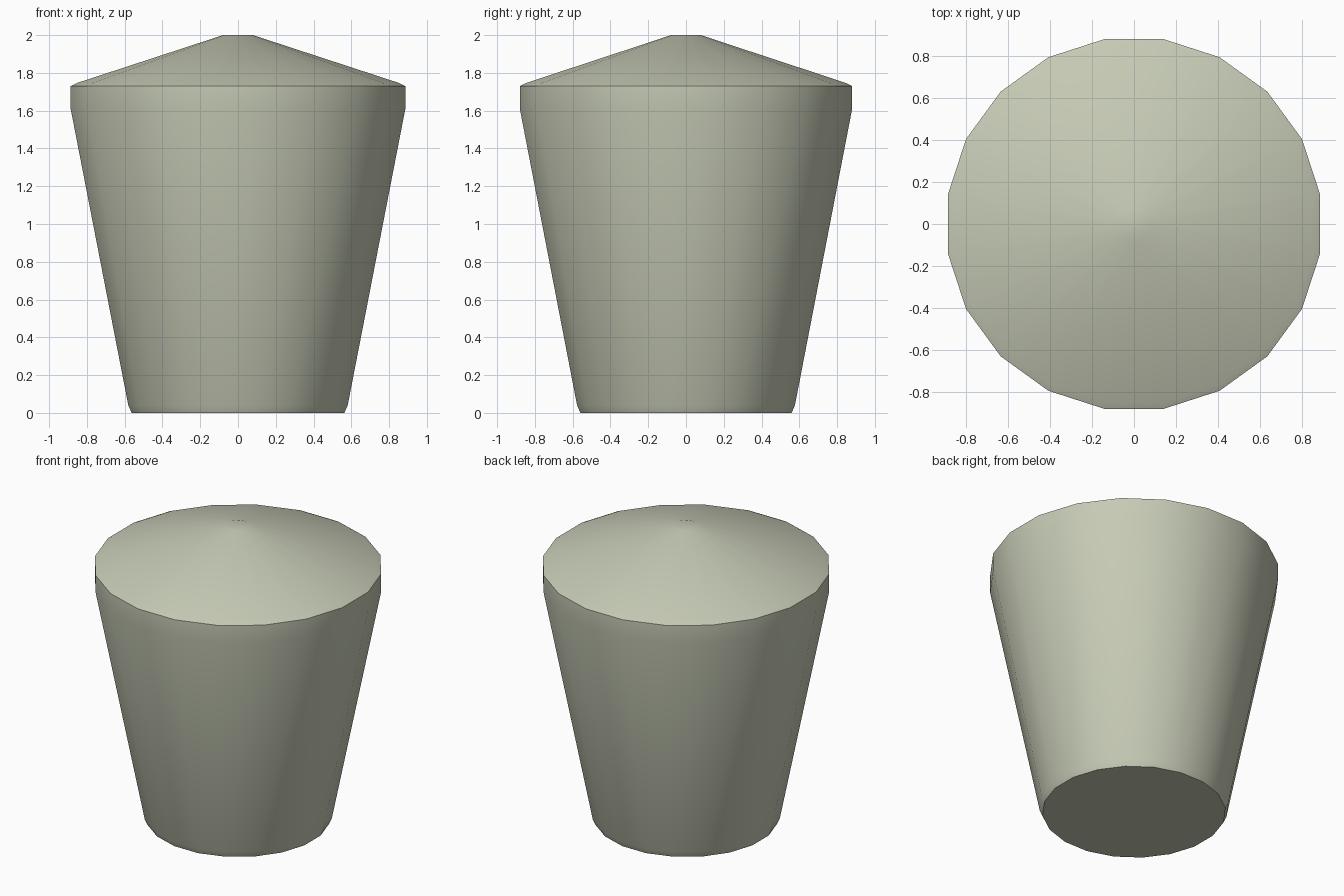
import bpy, bmesh, math

cube = bpy.data.objects.get("Cube")
if cube:
    bpy.data.objects.remove(cube, do_unlink=True)

SIDES = 20
# (radius, height) from the foot up to the small flat tip
PROFILE = [(0.570, 0.0), (0.588, 0.04), (0.897, 1.61), (0.897, 1.73),
           (0.865, 1.746), (0.08, 2.0)]

# Single grey-green finish
mat = bpy.data.materials.new("sage grey")
colour = (0.56, 0.59, 0.46, 1.0)
mat.diffuse_color = colour
mat.use_nodes = True
bsdf = next(n for n in mat.node_tree.nodes if n.type == 'BSDF_PRINCIPLED')
bsdf.inputs["Base Color"].default_value = colour
bsdf.inputs["Roughness"].default_value = 0.8

# Tapered body with a shallow conical top, flats facing the main axes
bm = bmesh.new()
rings = []
for r, z in PROFILE:
    angles = [(i + 0.5) * math.tau / SIDES for i in range(SIDES)]
    rings.append([bm.verts.new((r * math.cos(a), 0.993 * r * math.sin(a), z)) for a in angles])
for low, high in zip(rings, rings[1:]):
    for i in range(SIDES):
        j = (i + 1) % SIDES
        bm.faces.new((low[i], low[j], high[j], high[i]))
bm.faces.new(rings[0][::-1])
bm.faces.new(rings[-1])
bmesh.ops.recalc_face_normals(bm, faces=bm.faces)

mesh = bpy.data.meshes.new("tapered_body")
bm.to_mesh(mesh)
bm.free()
mesh.materials.append(mat)
body = bpy.data.objects.new("tapered_body", mesh)
bpy.context.collection.objects.link(body)

# Smooth sides, crisp rim and foot
bpy.ops.object.select_all(action='DESELECT')
body.select_set(True)
bpy.context.view_layer.objects.active = body
bpy.ops.object.shade_smooth_by_angle(angle=math.radians(35))
